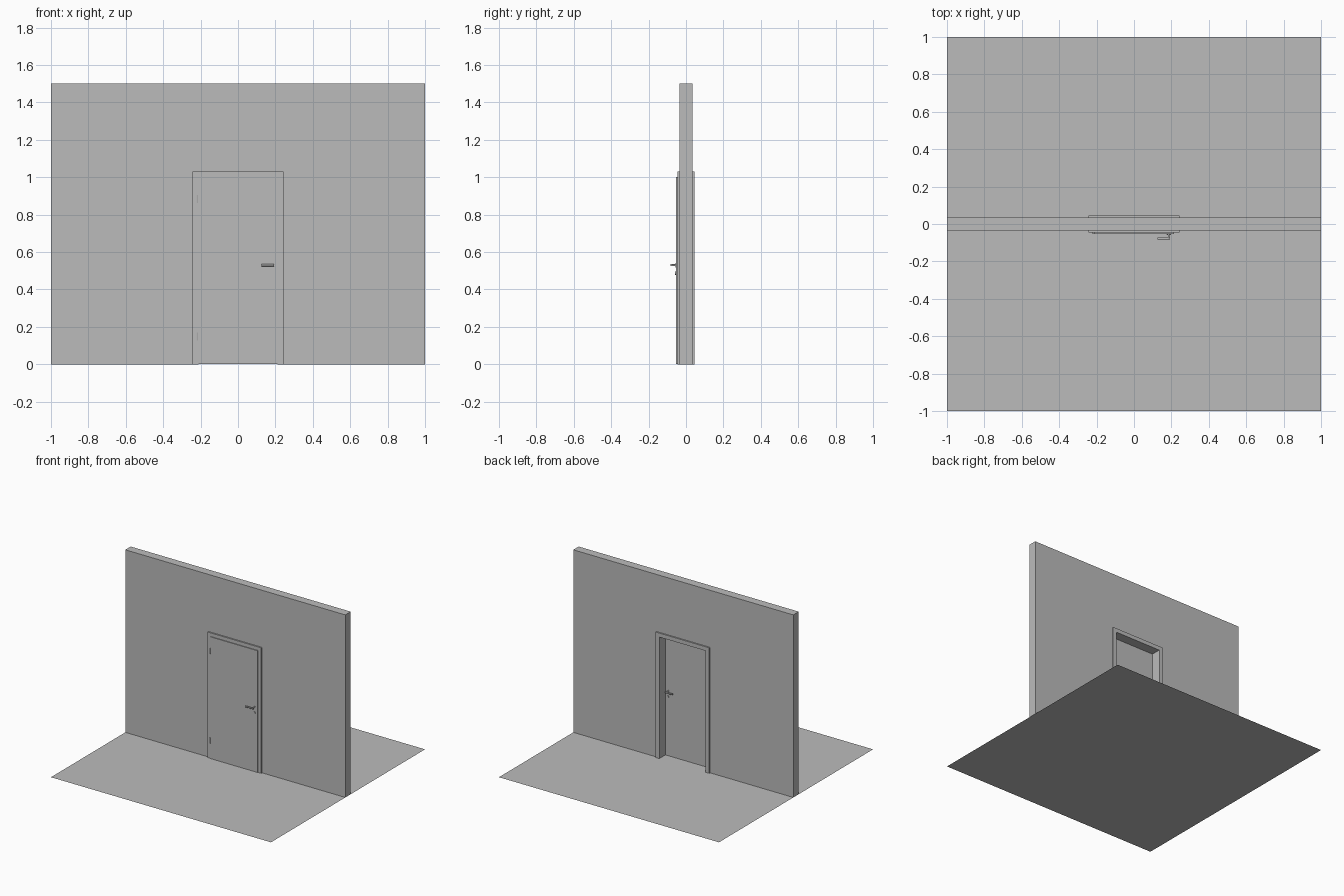
import bpy
import bmesh
from mathutils import Matrix, Vector

cube = bpy.data.objects.get("Cube")
if cube:
    bpy.data.objects.remove(cube, do_unlink=True)

grey = bpy.data.materials.new("plain grey")
grey.use_nodes = True
grey.diffuse_color = (0.5, 0.5, 0.5, 1)
grey.node_tree.nodes["Principled BSDF"].inputs["Base Color"].default_value = (0.5, 0.5, 0.5, 1)


def finish(name, bm):
    bmesh.ops.recalc_face_normals(bm, faces=bm.faces)
    mesh = bpy.data.meshes.new(name)
    bm.to_mesh(mesh)
    bm.free()
    mesh.materials.append(grey)
    obj = bpy.data.objects.new(name, mesh)
    bpy.context.collection.objects.link(obj)
    return obj


def box(name, low, high):
    low, high = Vector(low), Vector(high)
    bm = bmesh.new()
    bmesh.ops.create_cube(bm, size=1)
    bmesh.ops.scale(bm, vec=high - low, verts=bm.verts)
    bmesh.ops.translate(bm, vec=(low + high) / 2, verts=bm.verts)
    finish(name, bm)


def cylinder(name, start, end, radius):
    start, end = Vector(start), Vector(end)
    axis = end - start
    turn = axis.to_track_quat("Z", "Y").to_matrix().to_4x4()
    bm = bmesh.new()
    bmesh.ops.create_cone(bm, cap_ends=True, segments=20, radius1=radius, radius2=radius,
                          depth=axis.length,
                          matrix=Matrix.Translation((start + end) / 2) @ turn)
    obj = finish(name, bm)
    bpy.ops.object.select_all(action="DESELECT")
    obj.select_set(True)
    bpy.context.view_layer.objects.active = obj
    bpy.ops.object.shade_smooth_by_angle()


HALF, TOP = 0.21, 0.998      # clear door opening
WALL, TRIM = 0.035, 0.046    # half depth of the wall and of the frame

# Floor sheet
bm = bmesh.new()
bmesh.ops.create_grid(bm, x_segments=1, y_segments=1, size=1)
finish("floor", bm)

# Wall with a doorway, extruded from one outline
gap, lintel = HALF + 0.01, TOP + 0.01
outline = [(-1, 0), (-1, 1.5), (1, 1.5), (1, 0), (gap, 0), (gap, lintel), (-gap, lintel), (-gap, 0)]
bm = bmesh.new()
face = bm.faces.new([bm.verts.new((x, -WALL, z)) for x, z in outline])
extruded = bmesh.ops.extrude_face_region(bm, geom=[face])
moved = [v for v in extruded["geom"] if isinstance(v, bmesh.types.BMVert)]
bmesh.ops.translate(bm, vec=(0, 2 * WALL, 0), verts=moved)
finish("wall", bm)

# Door frame: lining with trim on both sides, swept around the opening
section = [(0, -TRIM), (0.033, -TRIM), (0.033, -WALL), (0.01, -WALL),
           (0.01, WALL), (0.033, WALL), (0.033, TRIM), (0, TRIM)]
bm = bmesh.new()
rings = []
for side, high in [(-1, False), (-1, True), (1, True), (1, False)]:
    rings.append([bm.verts.new((side * (HALF + d), y, TOP + d if high else 0))
                  for d, y in section])
for a, b in zip(rings, rings[1:]):
    for i in range(len(section)):
        j = (i + 1) % len(section)
        bm.faces.new((a[i], a[j], b[j], b[i]))
bm.faces.new(rings[0])
bm.faces.new(rings[-1])
finish("door_frame", bm)

# Rebated door leaf: a wide front plate and a narrower body in the opening
box("door_leaf", (-0.215, -0.053, 0.002), (0.215, -0.0465, 1.002))
box("door_body", (-0.208, -0.0465, 0.002), (0.208, -0.03, 0.995))

# Hinges
for label, z in [("lower", 0.127), ("upper", 0.862)]:
    cylinder(label + "_hinge", (-0.218, -0.049, z), (-0.218, -0.049, z + 0.042), 0.005)

# Lever handle and keyhole rose on each face of the door
for label, y, out in [("front", -0.053, -1), ("back", -0.03, 1)]:
    x, z = 0.186, 0.53
    cylinder(label + "_handle_rose", (x, y, z), (x, y + out * 0.004, z), 0.012)
    cylinder(label + "_handle_neck", (x, y, z), (x, y + out * 0.026, z), 0.005)
    cylinder(label + "_handle_lever", (x + 0.006, y + out * 0.025, z),
             (0.125, y + out * 0.025, z), 0.006)
    cylinder(label + "_key_rose", (x, y, 0.487), (x, y + out * 0.005, 0.487), 0.009)
